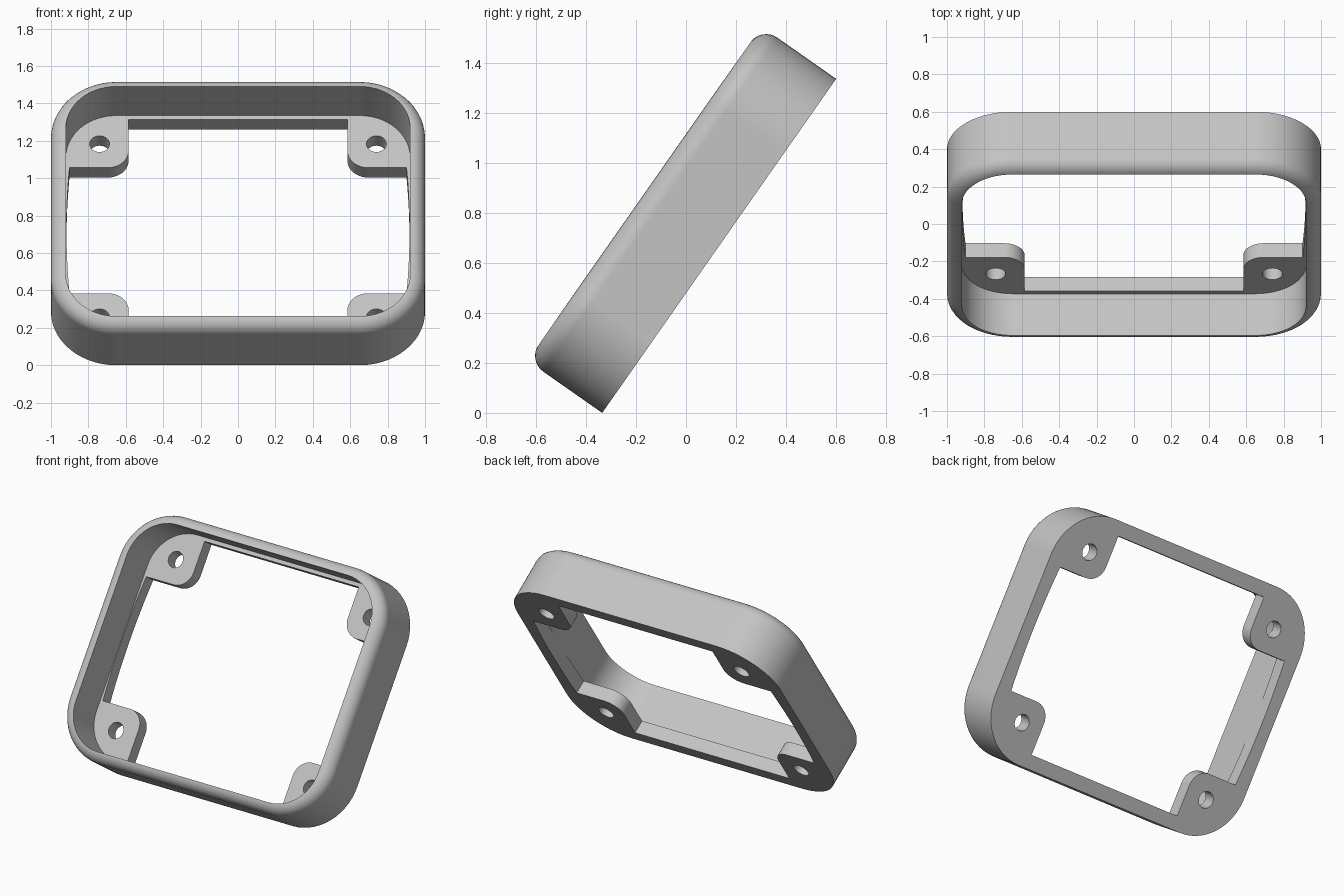
import bpy, bmesh
from math import sin, cos, pi, radians
from mathutils import Matrix

cube = bpy.data.objects.get("Cube")
if cube:
    bpy.data.objects.remove(cube, do_unlink=True)

HX, HY, DEPTH = 1.0, 0.815, 0.365      # half width, half length, depth of the frame
CORNER, FILLET = 0.35, 0.078           # outline radius, front edge radius
FLOOR = 0.092                          # thickness of the corner tabs and back lip
TAB_X, TAB_Y, TAB_R = 0.585, 0.41, 0.11


def rounded_rect(hx, hy, r, n=14):
    """Counter-clockwise outline with round corners."""
    pts = []
    for k, (sx, sy) in enumerate([(1, 1), (-1, 1), (-1, -1), (1, -1)]):
        for i in range(n + 1):
            a = pi / 2 * (k + i / n)
            pts.append((sx * (hx - r) + r * cos(a), sy * (hy - r) + r * sin(a)))
    return pts


def loft(name, layers):
    """Closed solid through a stack of (outline, height) layers."""
    bm = bmesh.new()
    rings = [[bm.verts.new((x, y, z)) for x, y in pts] for pts, z in layers]
    for low, high in zip(rings, rings[1:]):
        n = len(low)
        for i in range(n):
            j = (i + 1) % n
            bm.faces.new((low[i], low[j], high[j], high[i]))
    bm.faces.new(rings[0][::-1])
    bm.faces.new(rings[-1])
    bmesh.ops.recalc_face_normals(bm, faces=bm.faces)
    mesh = bpy.data.meshes.new(name)
    bm.to_mesh(mesh)
    bm.free()
    obj = bpy.data.objects.new(name, mesh)
    bpy.context.collection.objects.link(obj)
    return obj


def cut(target, cutter):
    """Subtract the cutter from the target and discard it."""
    cutter.hide_render = True
    mod = target.modifiers.new("cut", 'BOOLEAN')
    mod.operation = 'DIFFERENCE'
    mod.solver = 'EXACT'
    mod.object = cutter
    bpy.context.view_layer.objects.active = target
    bpy.ops.object.modifier_apply(modifier=mod.name)
    bpy.data.objects.remove(cutter, do_unlink=True)


# Solid body with a rounded front edge
layers = [(rounded_rect(HX, HY, CORNER), 0)]
for i in range(9):
    a = pi / 2 * i / 8
    inset = FILLET * (1 - cos(a))
    layers.append((rounded_rect(HX - inset, HY - inset, CORNER - inset),
                   DEPTH - FILLET + FILLET * sin(a)))
frame = loft("bezel_frame", layers)

# Front cavity down to the tabs
cavity = rounded_rect(0.92, 0.75, 0.27)
cut(frame, loft("cavity_cutter", [(cavity, FLOOR), (cavity, 1)]))

# Back opening: bowed sides, stepping around the four rounded tabs
quarter = []
for i in range(7):
    t = i / 6
    quarter.append((0.917 - 0.016 * t * t, TAB_Y * t))
for i in range(11):
    a = -pi / 2 - pi / 2 * i / 10
    quarter.append((TAB_X + TAB_R + TAB_R * cos(a), TAB_Y + TAB_R + TAB_R * sin(a)))
quarter.append((TAB_X, 0.725))
half = quarter + [(-x, y) for x, y in reversed(quarter)]
opening = half + [(x, -y) for x, y in reversed(half[1:-1])]
cut(frame, loft("opening_cutter", [(opening, -0.5), (opening, 1)]))

# Screw holes through the tabs
for sx in (-1, 1):
    for sy in (-1, 1):
        hole = [(sx * 0.74 + 0.053 * cos(2 * pi * i / 32),
                 sy * 0.565 + 0.053 * sin(2 * pi * i / 32)) for i in range(32)]
        cut(frame, loft("hole_cutter", [(hole, -0.5), (hole, 0.2)]))

# Lean the frame back on its lower edge
tilt = radians(55)
frame.data.transform(Matrix.Translation((0, 0.1325, HY * sin(tilt)))
                     @ Matrix.Rotation(tilt, 4, 'X'))

# Plain light grey finish
grey = bpy.data.materials.new("light_grey")
grey.use_nodes = True
colour = (0.55, 0.55, 0.55, 1)
grey.diffuse_color = colour
grey.node_tree.nodes["Principled BSDF"].inputs["Base Color"].default_value = colour
frame.data.materials.clear()
frame.data.materials.append(grey)

# Smooth curves with crisp edges
bpy.ops.object.select_all(action='DESELECT')
frame.select_set(True)
bpy.context.view_layer.objects.active = frame
bpy.ops.object.shade_smooth_by_angle(angle=radians(30))
weighted = frame.modifiers.new("weighted_normals", 'WEIGHTED_NORMAL')
weighted.keep_sharp = True
